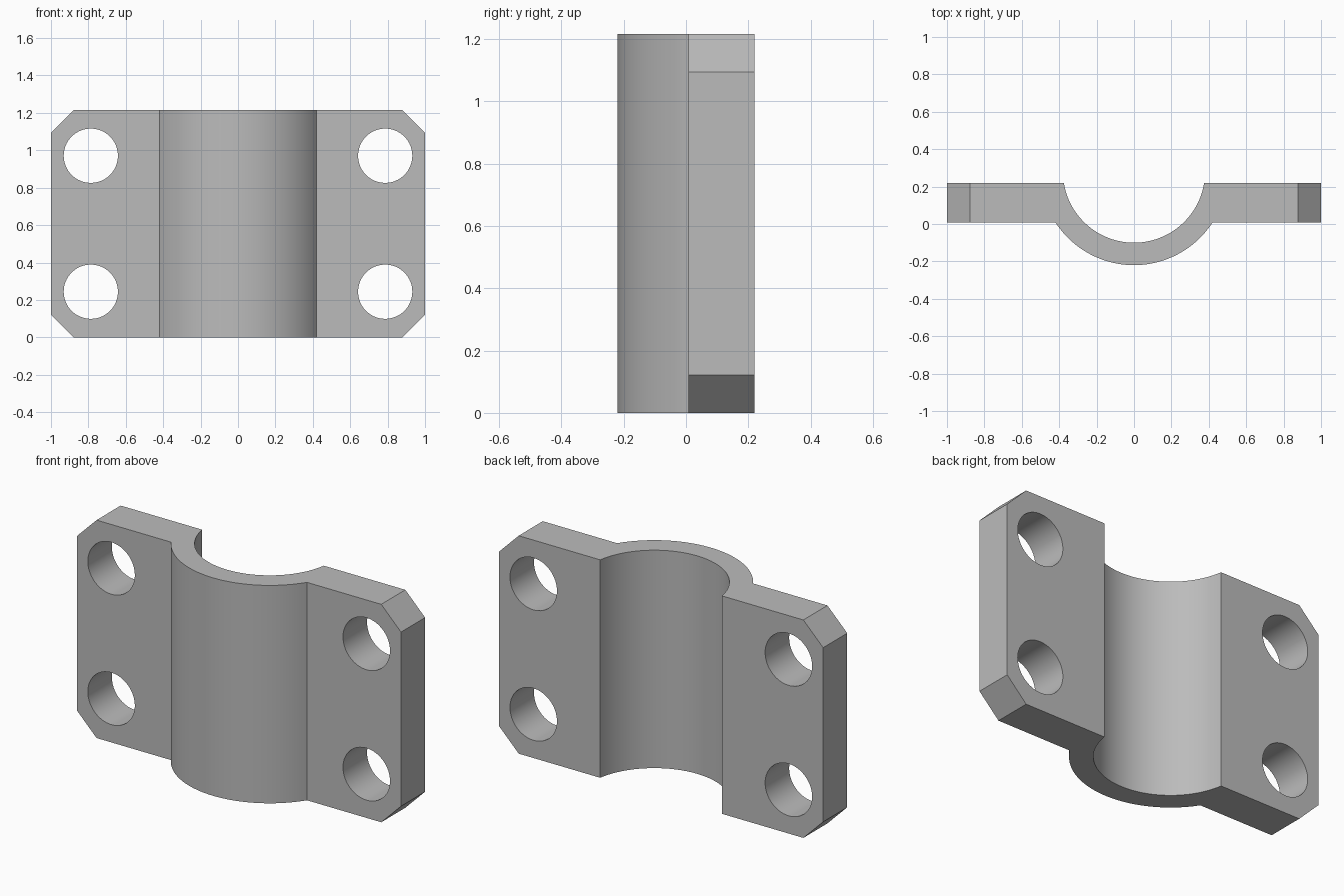
import bpy, bmesh
from math import asin, cos, sin, pi, radians
from mathutils import Matrix

HEIGHT = 1.215
FRONT, BACK = 0.008, 0.22        # flange faces
CENTRE_Y = 0.28                  # axis of the saddle
INNER_R, OUTER_R = 0.38, 0.50
CHAMFER = 0.122
HOLE_X, HOLE_Z, HOLE_R = 0.787, 0.244, 0.145

cube = bpy.data.objects.get("Cube")
if cube:
    bpy.data.objects.remove(cube, do_unlink=True)

grey = bpy.data.materials.new("plain_grey")
grey.use_nodes = True
colour = (0.5, 0.5, 0.5, 1)
grey.diffuse_color = colour
grey.node_tree.nodes["Principled BSDF"].inputs["Base Color"].default_value = colour


def arc(radius, end_y, steps=48):
    """Saddle arc from left to right, meeting the height end_y at both ends."""
    a = asin((end_y - CENTRE_Y) / radius)
    start, sweep = pi - a, pi + 2 * a
    return [(radius * cos(start + sweep * i / steps),
             CENTRE_Y + radius * sin(start + sweep * i / steps))
            for i in range(steps + 1)]


def make_object(name, bm):
    mesh = bpy.data.meshes.new(name)
    bmesh.ops.recalc_face_normals(bm, faces=bm.faces)
    bm.to_mesh(mesh)
    bm.free()
    mesh.materials.append(grey)
    obj = bpy.data.objects.new(name, mesh)
    bpy.context.collection.objects.link(obj)
    return obj


# Clamp body: flanges and half-round saddle in one extruded profile
profile = [(-1, BACK), (-1, FRONT), *arc(OUTER_R, FRONT), (1, FRONT), (1, BACK),
           *reversed(arc(INNER_R, BACK))]
bm = bmesh.new()
base = bm.faces.new([bm.verts.new((x, y, 0)) for x, y in profile])
extruded = bmesh.ops.extrude_face_region(bm, geom=[base])["geom"]
bmesh.ops.translate(bm, vec=(0, 0, HEIGHT),
                    verts=[g for g in extruded if isinstance(g, bmesh.types.BMVert)])
bmesh.ops.recalc_face_normals(bm, faces=bm.faces)

# Chamfered flange corners
corners = [e for e in bm.edges
           if all(abs(v.co.x) > 0.99 for v in e.verts)
           and abs(e.verts[0].co.z - e.verts[1].co.z) < 0.01]
bmesh.ops.bevel(bm, geom=corners, offset=CHAMFER, offset_type='OFFSET',
                segments=1, affect='EDGES')
clamp = make_object("clamp_half", bm)

# Four bolt holes
bm = bmesh.new()
for x in (-HOLE_X, HOLE_X):
    for z in (HOLE_Z, HEIGHT - HOLE_Z):
        bmesh.ops.create_cone(
            bm, cap_ends=True, segments=64, radius1=HOLE_R, radius2=HOLE_R, depth=1,
            matrix=Matrix.Translation((x, 0, z)) @ Matrix.Rotation(pi / 2, 4, 'X'))
cutter = make_object("bolt_hole_cutter", bm)
cutter.hide_render = True

cut = clamp.modifiers.new("bolt_holes", 'BOOLEAN')
cut.operation = 'DIFFERENCE'
cut.solver = 'EXACT'
cut.object = cutter
bpy.ops.object.select_all(action='DESELECT')
clamp.select_set(True)
bpy.context.view_layer.objects.active = clamp
bpy.ops.object.modifier_apply(modifier=cut.name)
bpy.data.objects.remove(cutter, do_unlink=True)

bpy.ops.object.shade_smooth_by_angle(angle=radians(30))
